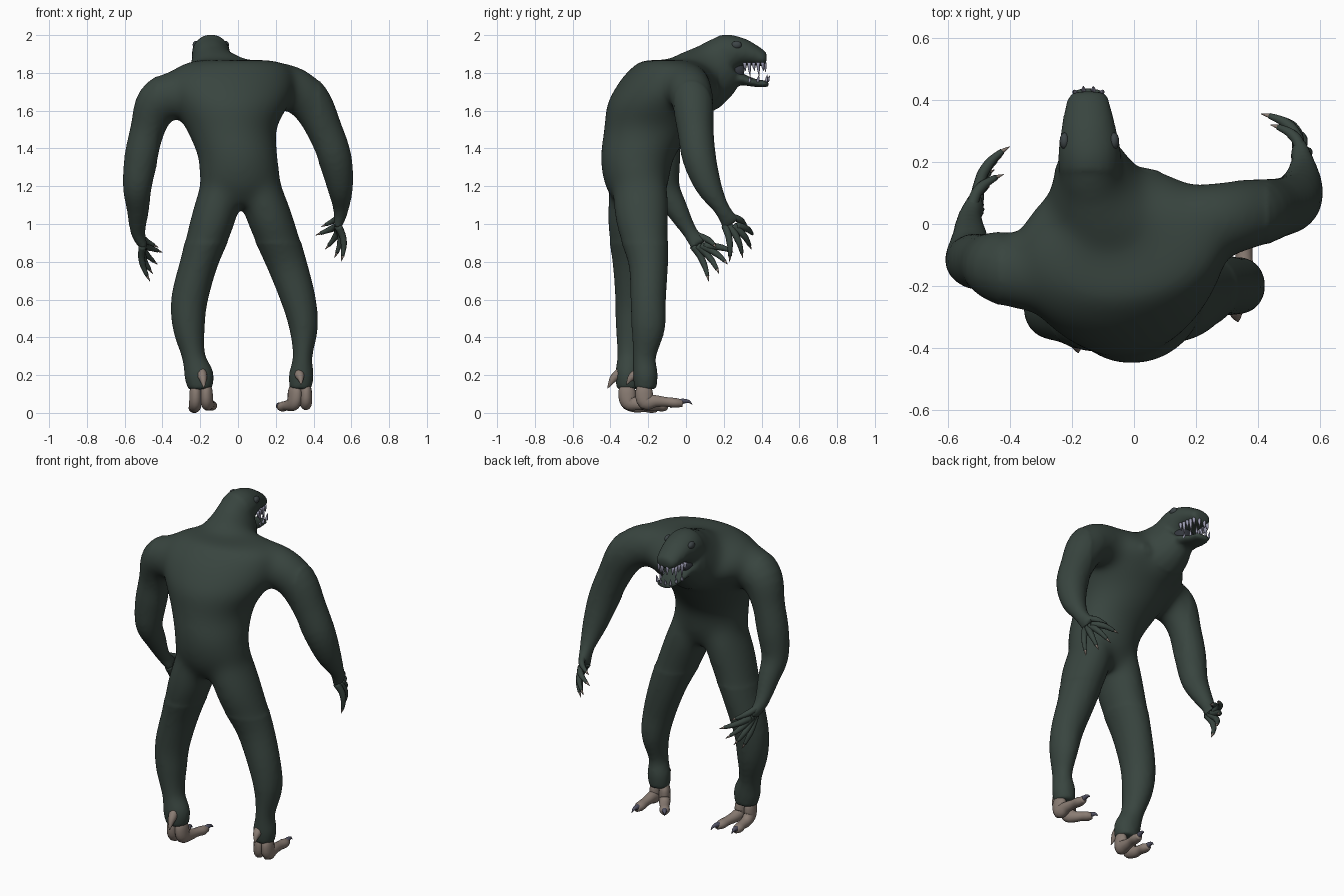
import bpy, bmesh, math
from mathutils import Vector

def material(name, rgb):
    m = bpy.data.materials.new(name)
    m.diffuse_color = (*rgb, 1)
    return m

HIDE = material("dark green hide", (0.040, 0.059, 0.050))
FOOT = material("bare foot skin", (0.25, 0.20, 0.17))
CLAW = material("slate claw", (0.085, 0.085, 0.125))
TOOTH = material("pale tooth", (0.32, 0.32, 0.43))
EYE = material("dull eye", (0.048, 0.060, 0.064))
MOUTH = material("dark mouth", (0.035, 0.04, 0.05))

def refine(rows, steps=4):
    """Catmull-Rom through the rows (x, y, z, radius a, radius b)."""
    out = []
    for i in range(len(rows) - 1):
        p = [rows[max(0, min(len(rows) - 1, i + k))] for k in (-1, 0, 1, 2)]
        for s in range(steps):
            t = s / steps
            out.append([0.5 * (2 * b + (c - a) * t + (2 * a - 5 * b + 4 * c - d) * t * t
                               + (3 * b - a - 3 * c + d) * t ** 3) for a, b, c, d in zip(*p)])
    return out + [list(rows[-1])]

def loft(bm, rows, ref=(1, 0, 0), sides=20, steps=4, flat=False):
    """Tube with elliptical rings; radius a lies along ref; flat keeps rings level."""
    rows = [tuple(r) if len(r) == 5 else (*r, r[3]) for r in rows]
    rows = refine(rows, steps)
    rings = []
    for i, r in enumerate(rows):
        t = (Vector(rows[min(i + 1, len(rows) - 1)][:3]) - Vector(rows[max(i - 1, 0)][:3])).normalized()
        if flat:
            t = Vector((0, 0, 1))
        u = Vector(ref)
        u = (u - t * u.dot(t)).normalized()
        v = t.cross(u)
        ra, rb = max(r[3], 0.0008), max(r[4], 0.0008)
        rings.append([bm.verts.new(Vector(r[:3]) + u * ra * math.cos(a) + v * rb * math.sin(a))
                      for a in (2 * math.pi * k / sides for k in range(sides))])
    for p, q in zip(rings, rings[1:]):
        for k in range(sides):
            bm.faces.new((p[k], p[(k + 1) % sides], q[(k + 1) % sides], q[k]))
    bm.faces.new(rings[0][::-1])
    bm.faces.new(rings[-1])

def finish(name, bm, mat):
    bmesh.ops.recalc_face_normals(bm, faces=bm.faces[:])
    me = bpy.data.meshes.new(name)
    bm.to_mesh(me)
    bm.free()
    me.materials.append(mat)
    me.polygons.foreach_set("use_smooth", [True] * len(me.polygons))
    ob = bpy.data.objects.new(name, me)
    bpy.context.collection.objects.link(ob)
    return ob

# ---- body: overlapping lofts, fused into one skin ----
body = bmesh.new()
rot = math.radians(10)
loft(body, [  # torso, shoulders turned a little
    (0.01, -0.255, 1.10, 0.10, 0.11), (0.012, -0.262, 1.20, 0.208, 0.165),
    (0.0, -0.258, 1.35, 0.212, 0.195), (-0.035, -0.195, 1.50, 0.24, 0.24),
    (-0.04, -0.14, 1.62, 0.305, 0.282), (-0.045, -0.10, 1.70, 0.345, 0.285),
    (-0.04, -0.09, 1.78, 0.34, 0.24), (-0.02, -0.09, 1.84, 0.29, 0.18), (-0.02, -0.10, 1.868, 0.20, 0.13)],
    (math.cos(rot), math.sin(rot), 0), 32, flat=True)
loft(body, [  # left leg
    (-0.07, -0.26, 1.30, 0.10, 0.13), (-0.10, -0.263, 1.14, 0.116, 0.15), (-0.14, -0.27, 1.0, 0.117, 0.148),
    (-0.205, -0.265, 0.8, 0.10, 0.125), (-0.257, -0.272, 0.6, 0.097, 0.103),
    (-0.26, -0.28, 0.45, 0.085, 0.092), (-0.235, -0.295, 0.3, 0.062, 0.069),
    (-0.207, -0.305, 0.2, 0.078, 0.070), (-0.2, -0.305, 0.125, 0.064, 0.062)])
loft(body, [  # right leg
    (0.09, -0.25, 1.30, 0.10, 0.13), (0.13, -0.24, 1.14, 0.118, 0.148), (0.18, -0.23, 1.0, 0.12, 0.14),
    (0.255, -0.20, 0.8, 0.106, 0.106), (0.32, -0.20, 0.6, 0.092, 0.094),
    (0.347, -0.20, 0.45, 0.076, 0.089), (0.342, -0.22, 0.3, 0.052, 0.062),
    (0.335, -0.215, 0.2, 0.066, 0.066), (0.33, -0.215, 0.125, 0.058, 0.058)])
loft(body, [  # left arm
    (-0.20, -0.14, 1.69, 0.12), (-0.33, -0.155, 1.685, 0.128), (-0.425, -0.14, 1.635, 0.118),
    (-0.477, -0.125, 1.5, 0.094), (-0.512, -0.12, 1.35, 0.09), (-0.533, -0.11, 1.2, 0.077),
    (-0.53, -0.05, 1.08, 0.060), (-0.53, 0.02, 0.96, 0.040), (-0.505, 0.07, 0.89, 0.05, 0.026)], (0, 1, 0))
loft(body, [  # right arm
    (0.08, -0.01, 1.73, 0.13), (0.26, 0.01, 1.725, 0.124), (0.375, 0.035, 1.65, 0.115),
    (0.455, 0.05, 1.5, 0.097), (0.512, 0.07, 1.35, 0.09), (0.54, 0.12, 1.2, 0.07),
    (0.545, 0.19, 1.08, 0.042), (0.53, 0.24, 1.0, 0.054, 0.026)], (0, 1, 0))
loft(body, [  # neck
    (-0.05, -0.10, 1.70, 0.26, 0.16), (-0.09, 0.02, 1.73, 0.22, 0.18),
    (-0.125, 0.12, 1.792, 0.152, 0.17), (-0.14, 0.20, 1.86, 0.105, 0.14)])
loft(body, [  # skull and upper jaw
    (-0.14, 0.12, 1.87, 0.10, 0.10), (-0.143, 0.22, 1.90, 0.102, 0.106),
    (-0.146, 0.29, 1.908, 0.092, 0.080), (-0.148, 0.36, 1.892, 0.078, 0.056),
    (-0.148, 0.41, 1.872, 0.064, 0.040), (-0.148, 0.426, 1.868, 0.045, 0.026)])
loft(body, [  # lower jaw
    (-0.145, 0.18, 1.79, 0.085, 0.06), (-0.145, 0.28, 1.77, 0.078, 0.034),
    (-0.146, 0.36, 1.748, 0.066, 0.022), (-0.147, 0.42, 1.742, 0.054, 0.019),
    (-0.147, 0.437, 1.748, 0.038, 0.017)])
ob = finish("body_skin", body, HIDE)
rm = ob.modifiers.new("fuse", "REMESH")
rm.mode, rm.voxel_size, rm.use_smooth_shade = "VOXEL", 0.012, True
sm = ob.modifiers.new("soften", "SMOOTH")
sm.factor, sm.iterations = 0.5, 7
bpy.context.view_layer.update()
skin = bpy.data.meshes.new_from_object(ob.evaluated_get(bpy.context.evaluated_depsgraph_get()))
ob.modifiers.clear()
ob.data = skin
# extra blending where limbs and neck meet the trunk
bm = bmesh.new()
bm.from_mesh(skin)
trunk = [v for v in bm.verts if abs(v.co.x) < 0.43 and v.co.z > 0.9 and v.co.y < 0.17]
for _ in range(40):
    bmesh.ops.smooth_vert(bm, verts=trunk, factor=0.5, use_axis_x=True, use_axis_y=True, use_axis_z=True)
bm.to_mesh(skin)
bm.free()
if not skin.materials:
    skin.materials.append(HIDE)
skin.polygons.foreach_set("use_smooth", [True] * len(skin.polygons))

# ---- hands: bent fingers with small claws ----
def hand(side, palm, wrist, tips):
    fingers, claws = bmesh.new(), bmesh.new()
    palm, wrist = Vector(palm), Vector(wrist)
    ref = (1, 0.2, 0.1)
    for k, tip in enumerate(tips):
        tip = Vector(tip)
        start = wrist if k == len(tips) - 1 else palm + Vector((0, 1, 0)) * (0.028 - 0.02 * k)
        out = Vector((math.copysign(0.022, palm.x), 0.012, 0.008))
        at = lambda f: start.lerp(tip, f) + out * 4 * f * (1 - f)
        loft(fingers, [(*at(0), 0.021), (*at(0.3), 0.018), (*at(0.5), 0.017),
                       (*at(0.65), 0.014), (*at(0.86), 0.0095)], ref, 10, 3)
        loft(claws, [(*at(0.8), 0.0095), (*at(0.9), 0.006), (*at(1), 0.0008)], ref, 8, 3)
    finish(side + "_fingers", fingers, HIDE)
    finish(side + "_finger_claws", claws, FOOT)

hand("left", (-0.505, 0.07, 0.885), (-0.525, 0.05, 0.94),
     [(-0.40, 0.25, 0.85), (-0.425, 0.22, 0.785), (-0.45, 0.175, 0.735), (-0.465, 0.12, 0.695), (-0.42, 0.16, 0.875)])
hand("right", (0.53, 0.24, 0.99), (0.54, 0.23, 1.04),
     [(0.41, 0.355, 0.94), (0.46, 0.345, 0.865), (0.51, 0.30, 0.82), (0.545, 0.23, 0.80), (0.44, 0.32, 0.985)])

# ---- feet: two L-shaped toes from under the cuff, and a heel spur ----
def foot(side, ax, ay, tips, spur):
    skin_bm, claws = bmesh.new(), bmesh.new()
    for (tx, ty, tz), off in zip(tips, (0.03, -0.03)):
        a, b = Vector((ax + off, ay, 0)), Vector((tx, ty, 0))
        p = lambda f, z: (*(a.lerp(b, f).xy), z)
        ref = (b.y - a.y, a.x - b.x, 0)
        loft(skin_bm, [(*p(0, 0.15), 0.022, 0.03), (*p(-0.01, 0.115), 0.031, 0.046),
                       (*p(0.03, 0.06), 0.033, 0.045), (*p(0.25, tz + 0.012), 0.031, 0.033),
                       (*p(0.5, tz + 0.008), 0.027, 0.026), (*p(0.72, tz + 0.003), 0.03, 0.026),
                       (*p(0.88, tz), 0.018, 0.018)], ref, 14)
        loft(claws, [(*p(0.78, tz + 0.005), 0.018), (*p(0.9, tz + 0.012), 0.014),
                     (*p(1.02, tz + 0.01), 0.008), (*p(1.1, tz - 0.005), 0.001)], ref, 10)
    (sx, sy, sz), (ex, ey, ez) = spur
    loft(skin_bm, [(sx, sy + 0.02, sz + 0.01, 0.016), (sx, sy, sz - 0.02, 0.026),
                   ((sx + ex) / 2, (sy + ey) / 2, (sz + ez) / 2, 0.02), (ex, ey, ez, 0.002)], (1, 0, 0), 10)
    finish(side + "_foot", skin_bm, FOOT)
    finish(side + "_toe_claws", claws, CLAW)

foot("left", -0.195, -0.31, [(-0.13, -0.085, 0.035), (-0.235, -0.13, 0.022)],
     ((-0.19, -0.36, 0.225), (-0.18, -0.415, 0.13)))
foot("right", 0.33, -0.22, [(0.35, 0.01, 0.05), (0.21, -0.09, 0.03)],
     ((0.325, -0.265, 0.225), (0.335, -0.315, 0.15)))

# ---- mouth lining, teeth and eyes ----
bm = bmesh.new()
loft(bm, [(-0.145, 0.24, 1.81, 0.07, 0.05), (-0.145, 0.285, 1.808, 0.06, 0.045), (-0.146, 0.305, 1.805, 0.045, 0.03)])
finish("mouth_lining", bm, MOUTH)

teeth = bmesh.new()
def tooth(x, y, z, dx, dy, length, r=0.010):
    loft(teeth, [(x, y, z, r), (x + dx * 0.4, y + dy * 0.4, z + length * 0.5, r * 0.75),
                 (x + dx, y + dy, z + length, 0.001)], (1, 0, 0), 8, 2)
for s in (-1, 1):
    for i in range(5):
        f = i / 4
        tooth(-0.147 + s * (0.066 - 0.018 * f), 0.31 + 0.095 * f, 1.855, 0, 0.006, -0.045 - 0.028 * (i % 2))
        if i % 2 == 0:
            tooth(-0.147 + s * (0.06 - 0.016 * f), 0.335 + 0.09 * f, 1.752, s * 0.004, 0.006, 0.032 + 0.008 * f, 0.008)
for i in (-1, 1):
    tooth(-0.147 + i * 0.018, 0.416, 1.855, 0, 0.006, -0.05)
    tooth(-0.147 + i * 0.016, 0.432, 1.752, 0, 0.012, 0.035, 0.008)
finish("teeth", teeth, TOOTH)

for s, name in ((-1, "left_eye"), (1, "right_eye")):
    bm = bmesh.new()
    bmesh.ops.create_uvsphere(bm, u_segments=16, v_segments=10, radius=1)
    for v in bm.verts:
        v.co = Vector((v.co.x * 0.016, v.co.y * 0.027, v.co.z * 0.021)) + Vector((-0.144 + s * 0.08, 0.268, 1.948))
    finish(name, bm, EYE)
